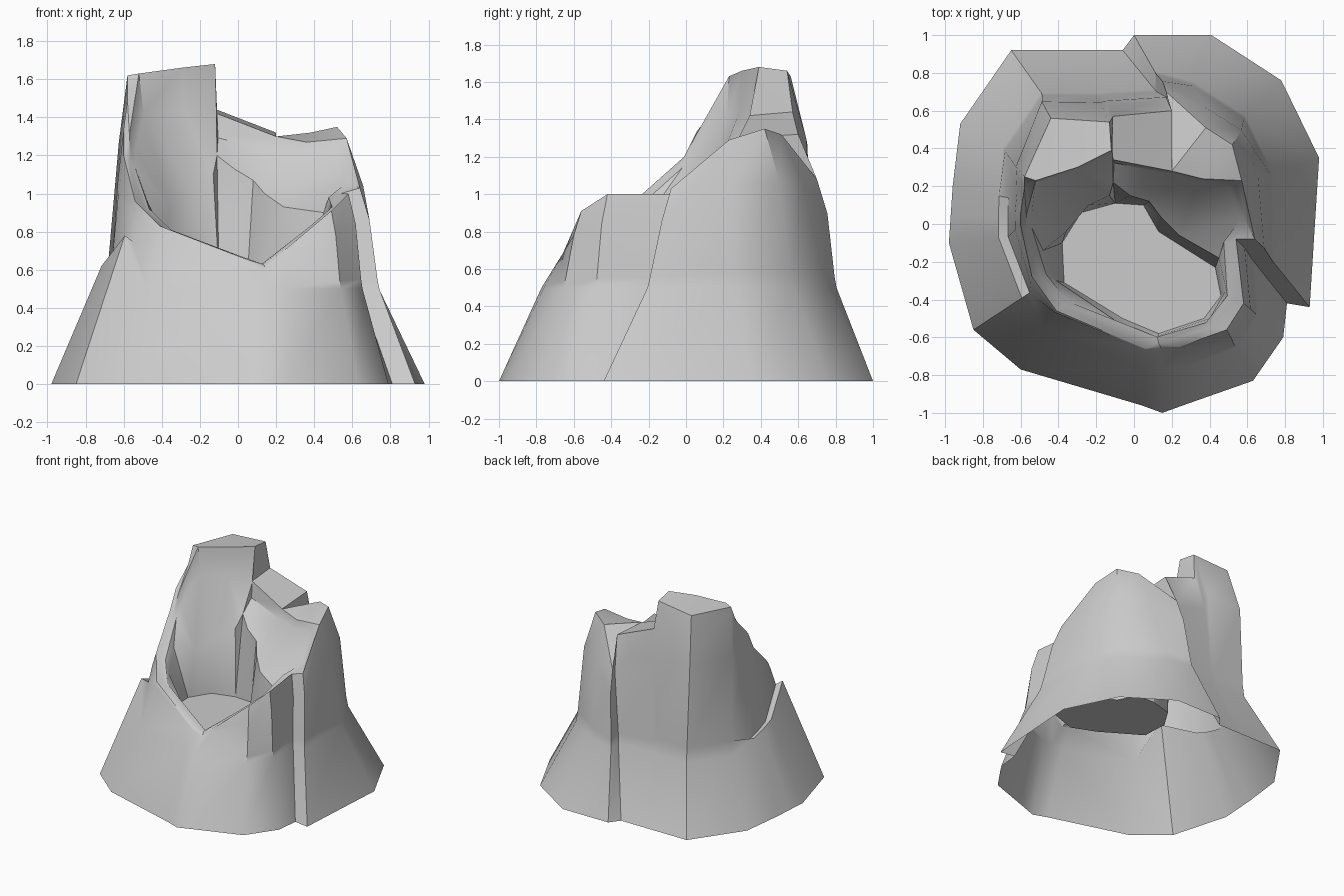
import bpy
import bmesh
from math import radians
from mathutils import Vector

cube = bpy.data.objects.get("Cube")
if cube:
    bpy.data.objects.remove(cube, do_unlink=True)

# One plain stone colour
stone = bpy.data.materials.new("grey stone")
stone.use_nodes = True
stone.diffuse_color = (.6, .6, .6, 1)
stone.node_tree.nodes["Principled BSDF"].inputs["Base Color"].default_value = (.6, .6, .6, 1)

# Slope ribs: foot x, foot y, then rim x, y, z (ledge height last where the wall is stepped)
front_ribs = [
    (.15, -1, .14, -.65, .62),
    (.26, -.96, .24, -.65, .7),
    (.63, -.83, .49, -.56, .91),
    (.79, -.6, .58, -.42, 1),
    (.81, -.42, .54, -.08, 1),
]
back_ribs = [
    (.93, -.44, .64, -.08, 1.03),
    (.98, .35, .57, .23, 1.29),
    (.78, .76, .52, .42, 1.35),
    (.41, 1, .38, .51, 1.32),
    (0, 1, .17, .7, 1.08),
    (-.06, .92, .2, .6, 1.32),
    (-.25, .92, -.11, .57, 1.44),
    (-.3, .92, -.13, .54, 1.66),
    (-.65, .92, -.44, .56, 1.63),
]
left_ribs = [
    (-.92, .53, -.58, .25, 1.62),
    (-.96, .2, -.58, .19, 1.49, .55),
    (-.97, .05, -.6, .06, 1.34, .58),
    (-.98, -.1, -.6, -.01, 1.2, .62),
    (-.85, -.56, -.54, -.28, .96, .78),
    (-.6, -.77, -.41, -.46, .83),
    (.04, -.96, .06, -.66, .65),
]

# Inner edge of the rim, broken edge of the pit wall, and the pit floor outline
crater_lip = [
    (.13, -.63, .63), (.4, -.55, .83), (.52, -.4, .93), (.5, -.1, .98),
    (.59, .02, 1.05), (.53, .21, 1.24), (.36, .24, 1.27), (.2, .28, 1.3),
    (-.11, .34, 1.42), (-.12, .39, 1.68), (-.3, .3, 1.66), (-.52, .23, 1.63),
    (-.57, .05, 1.31), (-.57, -.02, 1.17), (-.49, -.28, .92), (-.37, -.43, .81),
]
pit_edge = [
    (.13, -.59, .62), (.4, -.5, .75), (.48, -.36, .85), (.45, -.18, .9),
    (.24, -.06, .93), (.14, .04, 1), (.08, .12, 1.07), (-.02, .15, 1.13),
    (-.11, .22, 1.2), (-.13, .15, 1.1), (-.24, .1, 1.03), (-.36, -.04, .93),
    (-.48, -.14, .97), (-.41, -.3, .83), (-.1, -.51, .66),
]
floor_outline = [
    (.13, -.58), (.37, -.5), (.46, -.38), (.43, -.23), (.13, -.04), (.05, .1),
    (-.1, .11), (-.28, .06), (-.38, -.1), (-.37, -.31), (-.06, -.5),
]
FLOOR_Z = .57


def add_loop(bm, points):
    return [bm.verts.new(p) for p in points]


def join_equal(bm, lower, upper):
    """Skin two loops that have the same number of points."""
    for i in range(len(lower)):
        j = (i + 1) % len(lower)
        bm.faces.new((lower[i], lower[j], upper[j], upper[i]))


def plan_distance(a, b):
    return (a.co.xy - b.co.xy).length


def stitch(bm, a, b):
    """Skin two loops of different length, taking the diagonal shorter in plan."""
    i = j = 0
    while i < len(a) or j < len(b):
        va, vb = a[i % len(a)], b[j % len(b)]
        na, nb = a[(i + 1) % len(a)], b[(j + 1) % len(b)]
        step_a = j == len(b) or (
            i < len(a) and plan_distance(na, vb) < plan_distance(nb, va))
        if step_a:
            bm.faces.new((va, na, vb))
            i += 1
        else:
            bm.faces.new((va, nb, vb))
            j += 1


def finish(bm, name):
    bmesh.ops.recalc_face_normals(bm, faces=bm.faces)
    mesh = bpy.data.meshes.new(name)
    bm.to_mesh(mesh)
    bm.free()
    mesh.materials.append(stone)
    ob = bpy.data.objects.new(name, mesh)
    bpy.context.collection.objects.link(ob)
    bpy.ops.object.select_all(action="DESELECT")
    ob.select_set(True)
    bpy.context.view_layer.objects.active = ob
    bpy.ops.object.shade_smooth_by_angle(angle=radians(35))


# Outer slope: flared foot, waist, stepped ledge, steep shoulder, rim
foot, waist, ledge, shoulder, rim = [], [], [], [], []
for x, y, rx, ry, rz, *step in front_ribs + back_ribs + left_ribs:
    base, top = Vector((x, y, 0)), Vector((rx, ry, rz))
    height = step[0] if step else .5
    mid = base * (.755 - (height - .5) * .2)
    # Low walls and the rear crack lean straight towards their rim
    if not step and (rz < 1.2 or abs(x) < .1):
        mid = base.lerp(top, .65)
    mid.z = height
    bulge = Vector((x, y, 0)).normalized() * .06 * max(0, rz - .7)
    if x < -.8:
        bulge *= .2
    if step:
        inset = mid * .93
        inset.z = height - .03
    else:
        inset = mid.lerp(top, .9 if rz < .9 else .1)
    foot.append(base)
    waist.append(mid)
    ledge.append(inset)
    shoulder.append(inset.lerp(top, .65) + bulge)
    rim.append(top)

bm = bmesh.new()
loops = [add_loop(bm, pts) for pts in (foot, waist, ledge, shoulder, rim)]
for lower, upper in zip(loops, loops[1:]):
    join_equal(bm, lower, upper)

# Crater: rim top, steep upper face, sloping bowl, and jagged pit wall
lip = add_loop(bm, crater_lip)
bowl = add_loop(bm, [(x * .95, y * .95, z - .4 * max(0, z - 1.1))
                     for x, y, z in crater_lip])
edge = add_loop(bm, pit_edge)
bottom = add_loop(bm, [(x, y, FLOOR_Z) for x, y in floor_outline])
stitch(bm, loops[-1], lip)
join_equal(bm, lip, bowl)
stitch(bm, bowl, edge)
stitch(bm, edge, bottom)
finish(bm, "crater_rock")

# Flat pit floor
bm = bmesh.new()
bm.faces.new(add_loop(bm, [(x, y, FLOOR_Z) for x, y in floor_outline]))
finish(bm, "crater_floor")
